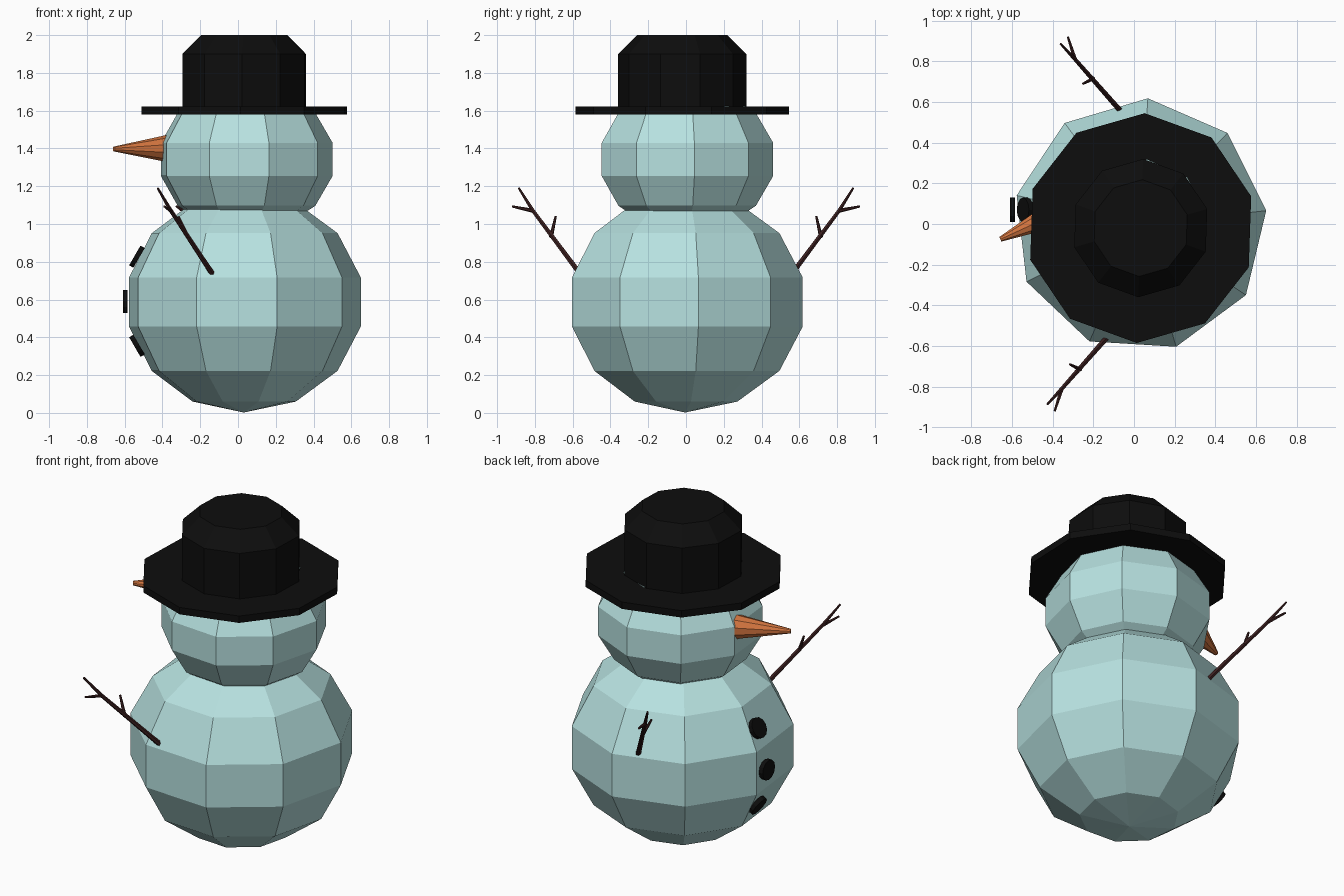
import bpy
import bmesh
from math import cos, sin, pi, radians
from mathutils import Vector, Matrix

cube = bpy.data.objects.get("Cube")
if cube:
    bpy.data.objects.remove(cube, do_unlink=True)


def material(name, rgb):
    m = bpy.data.materials.new(name)
    m.use_nodes = True
    color = (*rgb, 1.0)
    m.diffuse_color = color
    m.node_tree.nodes["Principled BSDF"].inputs["Base Color"].default_value = color
    return m


snow = material("pale_ice_blue", (0.47, 0.75, 0.74))
black = material("black", (0.004, 0.004, 0.004))
orange = material("carrot_orange", (0.66, 0.18, 0.05))
bark = material("dark_bark", (0.045, 0.014, 0.014))


def finish(name, bm, mat):
    bmesh.ops.recalc_face_normals(bm, faces=bm.faces)
    mesh = bpy.data.meshes.new(name)
    bm.to_mesh(mesh)
    bm.free()
    mesh.materials.append(mat)
    obj = bpy.data.objects.new(name, mesh)
    bpy.context.collection.objects.link(obj)
    return obj


def lathe(name, profile, sides, turn, center, mat):
    """Turn (radius, height) points around a vertical axis into flat facets."""
    bm = bmesh.new()
    rings = []
    for r, z in profile:
        if r < 1e-4:
            rings.append([bm.verts.new((center[0], center[1], z))] * sides)
            continue
        angles = [radians(turn) + 2 * pi * i / sides for i in range(sides)]
        rings.append([bm.verts.new((center[0] + r * cos(a), center[1] + r * sin(a), z))
                      for a in angles])
    for low, high in zip(rings, rings[1:]):
        for i in range(sides):
            j = (i + 1) % sides
            corners = list(dict.fromkeys((low[i], low[j], high[j], high[i])))
            bm.faces.new(corners)
    for ring in (rings[0], rings[-1]):
        if ring[0] is not ring[1]:
            bm.faces.new(ring)
    return finish(name, bm, mat)


def rod(bm, start, end, r1, r2, sides):
    """Add a tapered rod between two points."""
    start, end = Vector(start), Vector(end)
    d = end - start
    place = Matrix.Translation((start + end) / 2) @ d.to_track_quat('Z', 'Y').to_matrix().to_4x4()
    bmesh.ops.create_cone(bm, cap_ends=True, segments=sides, radius1=r1, radius2=r2,
                          depth=d.length, matrix=place)


def ball(radius, half_height, mid, rings=7):
    lats = [-pi / 2 + pi * i / rings for i in range(rings + 1)]
    return [(radius * cos(a), mid + half_height * sin(a)) for a in lats]


# Snow balls
lathe("body", ball(0.64, 0.585, 0.587), 9, 6.5, (0.03, -0.005), snow)
lathe("head", ball(0.475, 0.393, 1.342), 9, 5.5, (0.04, 0), snow)

# Hat
hat_center = (0.033, -0.02)
lathe("hat_brim", [(0.565, 1.58), (0.565, 1.622)], 10, 16, hat_center, black)
lathe("hat_crown", [(0.34, 1.6), (0.34, 1.9), (0.238, 2.0)], 10, 16, hat_center, black)

# Carrot nose
bm = bmesh.new()
rod(bm, (-0.36, 0.062, 1.4), (-0.657, -0.075, 1.397), 0.075, 0.013, 10)
finish("nose", bm, orange)

# Three buttons down the front, tilted to follow the body
for name, x, z, tilt in (("top_button", -0.535, 0.827, 30),
                         ("middle_button", -0.597, 0.59, 0),
                         ("bottom_button", -0.535, 0.355, -30)):
    out = Vector((-cos(radians(tilt)), 0, sin(radians(tilt))))
    mid = Vector((x, 0.07, z))
    bm = bmesh.new()
    rod(bm, mid - out * 0.013, mid + out * 0.013, 0.06, 0.06, 12)
    finish(name, bm, black)

# Twig arms: one trunk, a fork at the end and a small side shoot
base, side, fork = (-0.135, -0.56, 0.735), (-0.265, -0.715, 0.93), (-0.355, -0.81, 1.07)
branches = [(base, fork, 0.015, 0.011),
            (fork, (-0.425, -0.885, 1.19), 0.011, 0.006),
            (fork, (-0.39, -0.92, 1.093), 0.011, 0.006),
            (side, (-0.315, -0.69, 1.04), 0.011, 0.006)]
for name, flip, shift in (("front_arm", 1, 0), ("back_arm", -1, 0.065)):
    bm = bmesh.new()
    for a, b, r1, r2 in branches:
        a, b = [(p[0] + shift, p[1] * flip, p[2]) for p in (a, b)]
        rod(bm, a, b, r1, r2, 6)
    finish(name, bm, bark)
